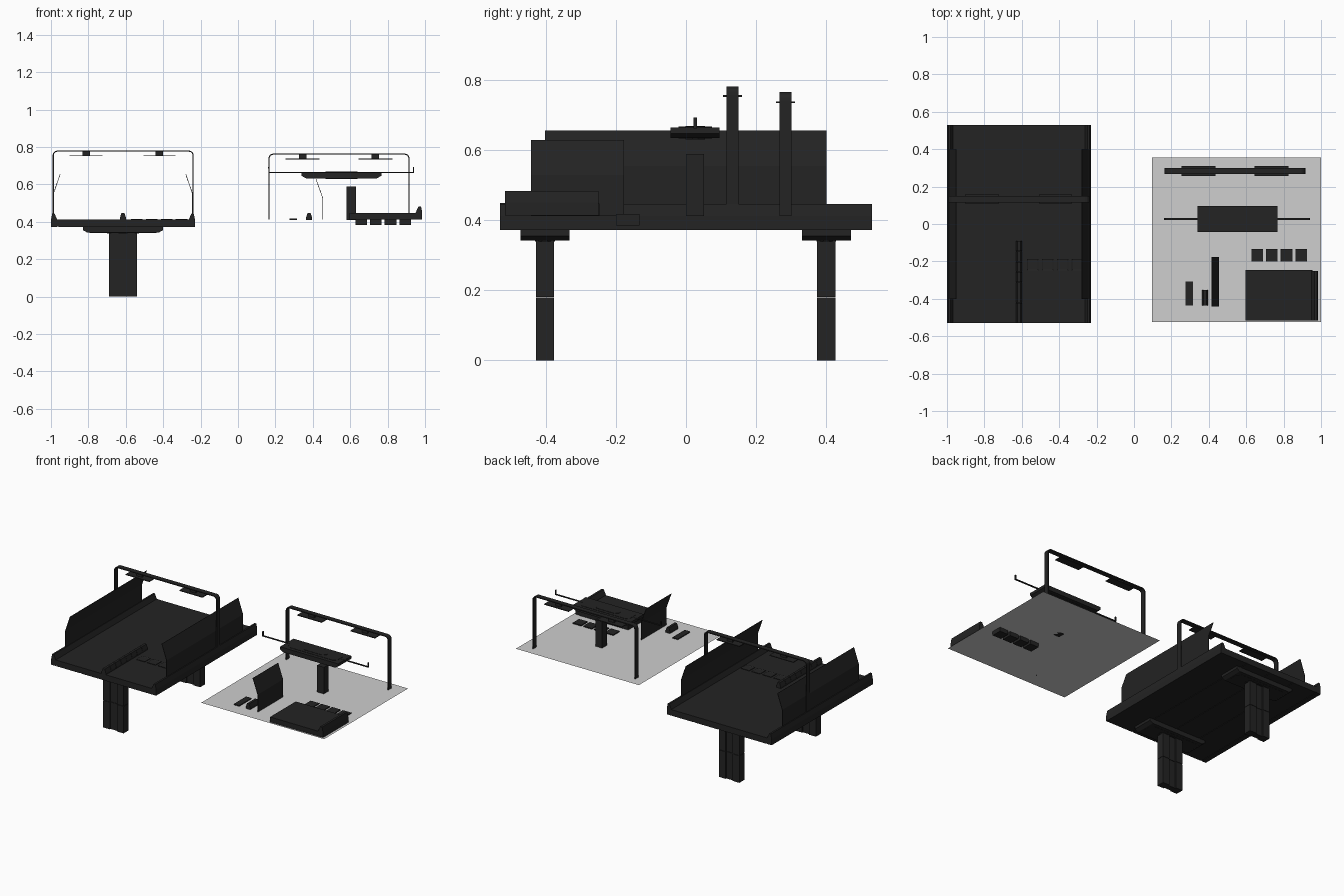
import bpy, bmesh, math
from mathutils import Vector

if "Cube" in bpy.data.objects:
    bpy.data.objects.remove(bpy.data.objects["Cube"])


def material(name, v):
    m = bpy.data.materials.new(name)
    m.diffuse_color = (v, v, v, 1)
    m.use_nodes = True
    m.node_tree.nodes["Principled BSDF"].inputs["Base Color"].default_value = m.diffuse_color
    return m


DARK = material("charcoal", 0.017)
GREY = material("light_grey", 0.62)


def finish(name, bm, mat=DARK):
    bmesh.ops.recalc_face_normals(bm, faces=bm.faces)
    me = bpy.data.meshes.new(name)
    bm.to_mesh(me)
    bm.free()
    me.materials.append(mat)
    ob = bpy.data.objects.new(name, me)
    bpy.context.collection.objects.link(ob)
    return ob


def prism(name, pts, y0, y1):
    """Closed x-z outline pushed along y."""
    bm = bmesh.new()
    f = bm.faces.new([bm.verts.new((x, y0, z)) for x, z in pts])
    r = bmesh.ops.extrude_face_region(bm, geom=[f])
    vs = [g for g in r["geom"] if isinstance(g, bmesh.types.BMVert)]
    bmesh.ops.translate(bm, verts=vs, vec=(0, y1 - y0, 0))
    return finish(name, bm)


def box(name, x0, x1, y0, y1, z0, z1):
    return prism(name, [(x0, z0), (x1, z0), (x1, z1), (x0, z1)], y0, y1)


def strip(name, path, y0, y1, thick):
    """Open x-z path swept along y with a small thickness."""
    bm = bmesh.new()
    a = [bm.verts.new((x, y0, z)) for x, z in path]
    b = [bm.verts.new((x, y1, z)) for x, z in path]
    for i in range(len(path) - 1):
        bm.faces.new((a[i], a[i + 1], b[i + 1], b[i]))
    ob = finish(name, bm)
    s = ob.modifiers.new("thickness", "SOLIDIFY")
    s.thickness, s.offset = thick, 0
    return ob


def portal(name, x0, x1, y0, y1, z0, z1, lamp_z, lamps):
    """Gantry hoop with rounded corners and flat lamps below it."""
    r, path = 0.022, [(x0, z0)]
    for cx, start in ((x0 + r, 180), (x1 - r, 90)):
        for k in range(5):
            t = math.radians(start - 22.5 * k)
            path.append((cx + r * math.cos(t), z1 - r + r * math.sin(t)))
    path.append((x1, z0))
    strip(name, path, y0, y1, 0.006)
    for a, b in lamps:
        m = (a + b) / 2
        box(name + "_lamp", a, b, y0 - 0.01, y1 + 0.01, lamp_z - 0.002, lamp_z + 0.003)
        box(name + "_lamp_stem", m - 0.02, m + 0.02, y0 + 0.01, y1 - 0.01, lamp_z, z1)


def pier_cap(name, cx, cy, z0, z1):
    """Bearing slab with tapered underside and stretched octagons."""
    mid = z0 + 0.016
    prism(name, [(cx - 0.19, z0 + 0.003), (cx + 0.19, z0 + 0.003), (cx + 0.213, mid),
                 (cx + 0.213, z1), (cx - 0.213, z1), (cx - 0.213, mid)], cy - 0.07, cy + 0.07)
    for w, d, grow in ((0.18, 0.048, 0.002), (0.085, 0.028, 0.004)):
        c = 0.02
        ring = [(w - c, -d), (w, c - d), (w, d - c), (w - c, d),
                (c - w, d), (-w, d - c), (-w, c - d), (c - w, -d)]
        bm = bmesh.new()
        f = bm.faces.new([bm.verts.new((cx + x, cy + y, z0 + 0.004 - grow)) for x, y in ring])
        e = bmesh.ops.extrude_face_region(bm, geom=[f])
        bmesh.ops.translate(bm, verts=[g for g in e["geom"] if isinstance(g, bmesh.types.BMVert)],
                            vec=(0, 0, z1 - z0 - 0.004 + 2 * grow))
        finish(name + "_pad", bm)


def tile(name, x0, x1, y0, y1, z0, z1):
    """Shallow tray with a sunken top."""
    ob = box(name, x0, x1, y0, y1, z0, z1)
    bm = bmesh.new()
    bm.from_mesh(ob.data)
    top = [f for f in bm.faces if f.normal.z > 0.9]
    bmesh.ops.inset_region(bm, faces=top, thickness=0.007)
    bmesh.ops.translate(bm, verts=top[0].verts, vec=(0, 0, -0.003))
    bm.to_mesh(ob.data)
    bm.free()


def kerb(name, cx, y0, y1, z0, z1):
    prism(name, [(cx - 0.016, z0), (cx + 0.016, z0), (cx + 0.016, z0 + 0.012),
                 (cx + 0.008, z1), (cx - 0.008, z1), (cx - 0.016, z0 + 0.012)], y0, y1)


# --- Assembled bridge section ---
CX = -0.615
box("deck", -0.975, -0.255, -0.53, 0.53, 0.375, 0.412)
for i in range(4):
    x = -0.96 + i * 0.1775
    box("deck_under_panel", x, x + 0.1725, -0.53, 0.53, 0.372, 0.376)
for s in (-1, 1):
    edge = [(0.385, 0.372), (0.385, 0.412), (0.378, 0.445), (0.366, 0.445),
            (0.352, 0.412), (0.352, 0.372)]
    prism("edge_rail", [(CX + s * x, z) for x, z in edge], -0.53, 0.53)
    wall = [(0.371, 0.44), (0.371, 0.553), (0.336, 0.654)]
    strip("side_wall", [(CX + s * x, z) for x, z in wall], -0.402, 0.4, 0.003)

# Piers: three joined columns in two stacked lengths
for y in (-0.402, 0.4):
    pier_cap("pier_cap", CX, y, 0.339, 0.374)
    for z0, z1 in ((0, 0.179), (0.181, 0.345)):
        for k in (-1, 0, 1):
            d = 0.019 if k == 0 else 0.026
            box("pier_column", CX + k * 0.05 - 0.025, CX + k * 0.05 + 0.025, y - d, y + d, z0, z1)

# Centre kerb and floor tiles
for i in range(8):
    y = -0.53 + i * 0.055
    kerb("centre_kerb", CX, y, y + 0.053, 0.41, 0.448)
for i in range(4):
    x = -0.573 + i * 0.08
    tile("deck_tile", x, x + 0.062, -0.248, -0.188, 0.39, 0.415)
portal("gantry", -0.988, -0.24, 0.116, 0.15, 0.412, 0.778, 0.753,
       ((-0.9, -0.725), (-0.505, -0.335)))

# --- Loose parts laid out on a ground sheet ---
bm = bmesh.new()
bm.faces.new([bm.verts.new(Vector(p)) for p in
              ((0.097, -0.525, 0.411), (1, -0.525, 0.411), (1, 0.355, 0.411), (0.097, 0.355, 0.411))])
sheet = finish("ground_sheet", bm, GREY)

portal("spare_gantry", 0.166, 0.914, 0.267, 0.3, 0.412, 0.762, 0.735,
       ((0.255, 0.435), (0.645, 0.825)))
pier_cap("spare_cap", 0.553, 0.026, 0.63, 0.664)
strip("cross_rod", [(0.165, 0.692), (0.165, 0.663), (0.938, 0.663), (0.938, 0.692)],
      0.021, 0.031, 0.007)
box("spare_column", 0.58, 0.63, 0.0, 0.051, 0.411, 0.588)
for i in range(4):
    x = 0.627 + i * 0.0785
    tile("spare_tile", x, x + 0.063, -0.2, -0.133, 0.384, 0.417)

# Deck sample with its edge rail
box("spare_deck", 0.597, 0.955, -0.516, -0.247, 0.413, 0.447)
prism("spare_rail", [(0.95, 0.413), (0.985, 0.413), (0.985, 0.45), (0.979, 0.482),
                     (0.965, 0.482), (0.95, 0.45)], -0.516, -0.25)

# Wall sample and kerb samples
strip("spare_wall", [(0.453, 0.412), (0.453, 0.528), (0.417, 0.628)], -0.441, -0.176, 0.003)
kerb("spare_kerb", 0.38, -0.437, -0.352, 0.411, 0.447)
box("spare_strip", 0.275, 0.315, -0.437, -0.307, 0.411, 0.417)
